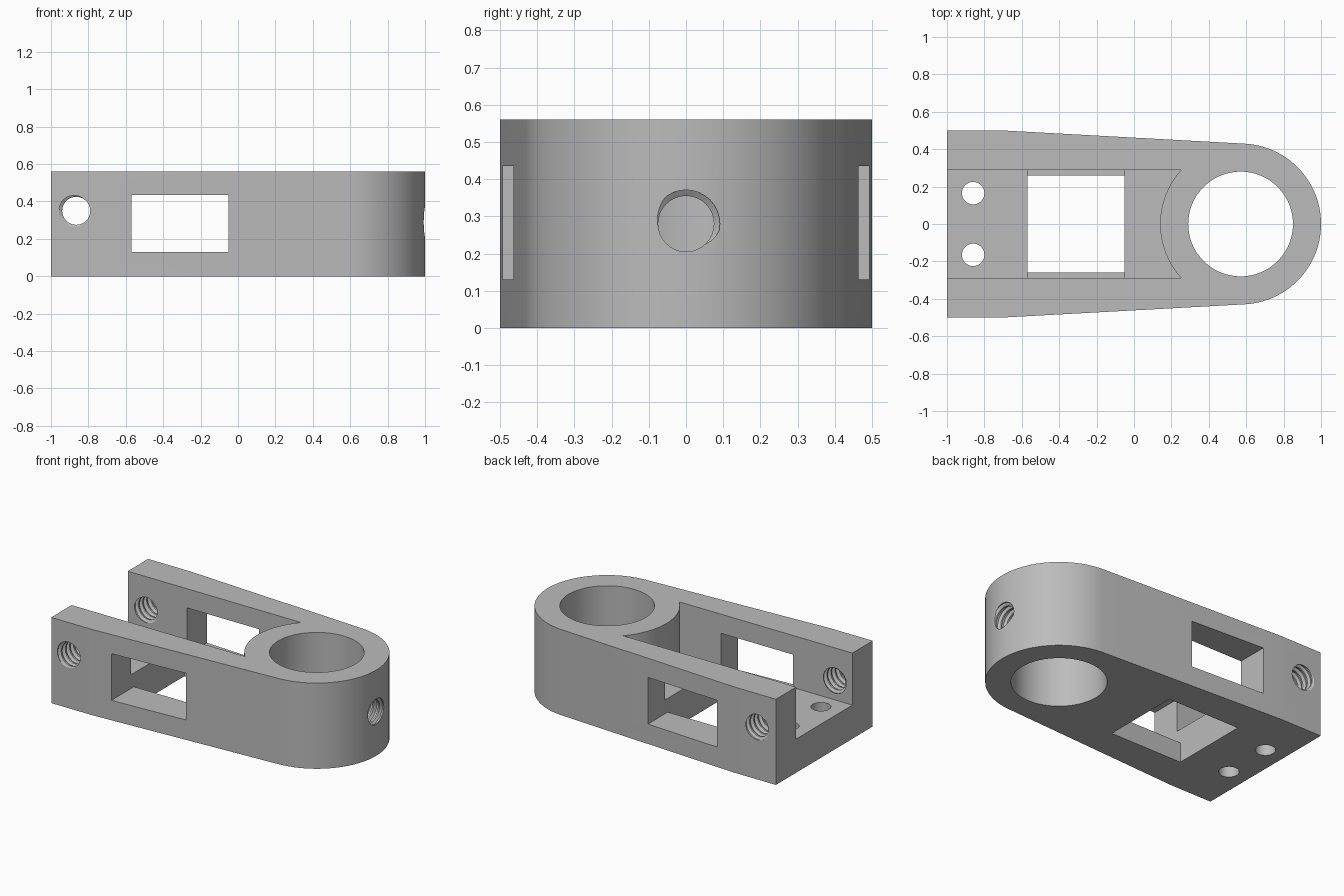
import bpy, bmesh
from math import sin, cos, pi, asin, radians
from mathutils import Matrix, Vector

if "Cube" in bpy.data.objects:
    bpy.data.objects.remove(bpy.data.objects["Cube"])

HEIGHT, FLOOR = 0.56, 0.22
EYE_X, EYE_R, BORE_R = 0.57, 0.43, 0.28
SLOT = 0.29

grey = bpy.data.materials.new("plain grey")
grey.use_nodes = True
grey.diffuse_color = (0.5, 0.5, 0.5, 1)
grey.node_tree.nodes["Principled BSDF"].inputs["Base Color"].default_value = (0.5, 0.5, 0.5, 1)


def finish(name, bm):
    bmesh.ops.recalc_face_normals(bm, faces=bm.faces)
    mesh = bpy.data.meshes.new(name)
    bm.to_mesh(mesh)
    bm.free()
    mesh.materials.append(grey)
    obj = bpy.data.objects.new(name, mesh)
    bpy.context.collection.objects.link(obj)
    return obj


def arc(r, a0, a1, n):
    angles = [a0 + (a1 - a0) * i / n for i in range(n + 1)]
    return [(EYE_X + r * cos(a), r * sin(a)) for a in angles]


def prism(name, outline, z0, z1):
    bm = bmesh.new()
    face = bm.faces.new([bm.verts.new((x, y, z0)) for x, y in outline])
    out = bmesh.ops.extrude_face_region(bm, geom=[face])
    top = [v for v in out["geom"] if isinstance(v, bmesh.types.BMVert)]
    bmesh.ops.translate(bm, verts=top, vec=(0, 0, z1 - z0))
    return finish(name, bm)


def box(name, x0, x1, y, z0, z1):
    return prism(name, [(x0, -y), (x1, -y), (x1, y), (x0, y)], z0, z1)


def rod(name, x, y, r, segs):
    ring = [2 * pi * i / segs for i in range(segs)]
    return prism(name, [(x + r * cos(a), y + r * sin(a)) for a in ring], -0.1, 0.7)


def thread(name, length, matrix, pitch=0.042, segs=32):
    """Screw-shaped cutter along local z, centred on its origin."""
    radii = [0.075, 0.075, 0.091, 0.091]
    n, steps = len(radii), int(length / pitch) * segs
    bm = bmesh.new()
    strands = []
    for p, r in enumerate(radii):
        strands.append([bm.verts.new((r * cos(2 * pi * a / segs), r * sin(2 * pi * a / segs),
                                      (p / n + a / segs) * pitch - length / 2))
                        for a in range(steps + 1)])
    strands.append(strands[0][segs:])
    for low, high in zip(strands, strands[1:]):
        for a in range(min(len(low), len(high)) - 1):
            bm.faces.new((low[a], low[a + 1], high[a + 1], high[a]))
    # cone caps close both open ends
    rim = [e for e in bm.edges if e.is_boundary]
    tips = {s: bm.verts.new((0, 0, s * (length / 2 + 0.05))) for s in (-1, 1)}
    for e in rim:
        side = 1 if e.verts[0].co.z > 0 else -1
        bm.faces.new((e.verts[0], e.verts[1], tips[side]))
    bm.transform(matrix)
    return finish(name, bm)


# Tapered body with a rounded eye end
tangent = radians(86.9)
body = prism("clevis_body", [(-1, 0.5), (-1, -0.5), (-0.7, -0.5)]
             + arc(EYE_R, -tangent, tangent, 64) + [(-0.7, 0.5)], 0, HEIGHT)

# Open slot that stops at the round boss
half = asin(SLOT / EYE_R)
slot = prism("slot_cutter", [(-1.1, SLOT), (-1.1, -SLOT)]
             + arc(EYE_R, pi + half, pi - half, 24), FLOOR, 0.7)

along_y = Matrix.Translation(Vector((-0.865, 0, 0.35))) @ Matrix.Rotation(-pi / 2, 4, "X")
along_x = Matrix.Translation(Vector((0.95, 0, 0.28))) @ Matrix.Rotation(pi / 2, 4, "Y")
cutters = [
    slot,
    rod("bore_cutter", EYE_X, 0, BORE_R, 96),
    box("side_window_cutter", -0.57, -0.05, 0.7, 0.13, 0.435),
    box("floor_window_cutter", -0.57, -0.05, 0.26, -0.1, 0.3),
    rod("left_floor_hole_cutter", -0.86, 0.165, 0.06, 40),
    rod("right_floor_hole_cutter", -0.86, -0.165, 0.06, 40),
    thread("side_thread_cutter", 1.26, along_y),
    thread("end_thread_cutter", 0.42, along_x),
]

# Cut every opening, then discard the cutters
bpy.context.view_layer.objects.active = body
body.select_set(True)
for cutter in cutters:
    cutter.hide_render = True
    mod = body.modifiers.new("cut", "BOOLEAN")
    mod.operation, mod.solver, mod.object = "DIFFERENCE", "EXACT", cutter
    bpy.ops.object.modifier_apply(modifier=mod.name)
    bpy.data.objects.remove(cutter)

bpy.ops.object.shade_smooth_by_angle(angle=radians(25))
